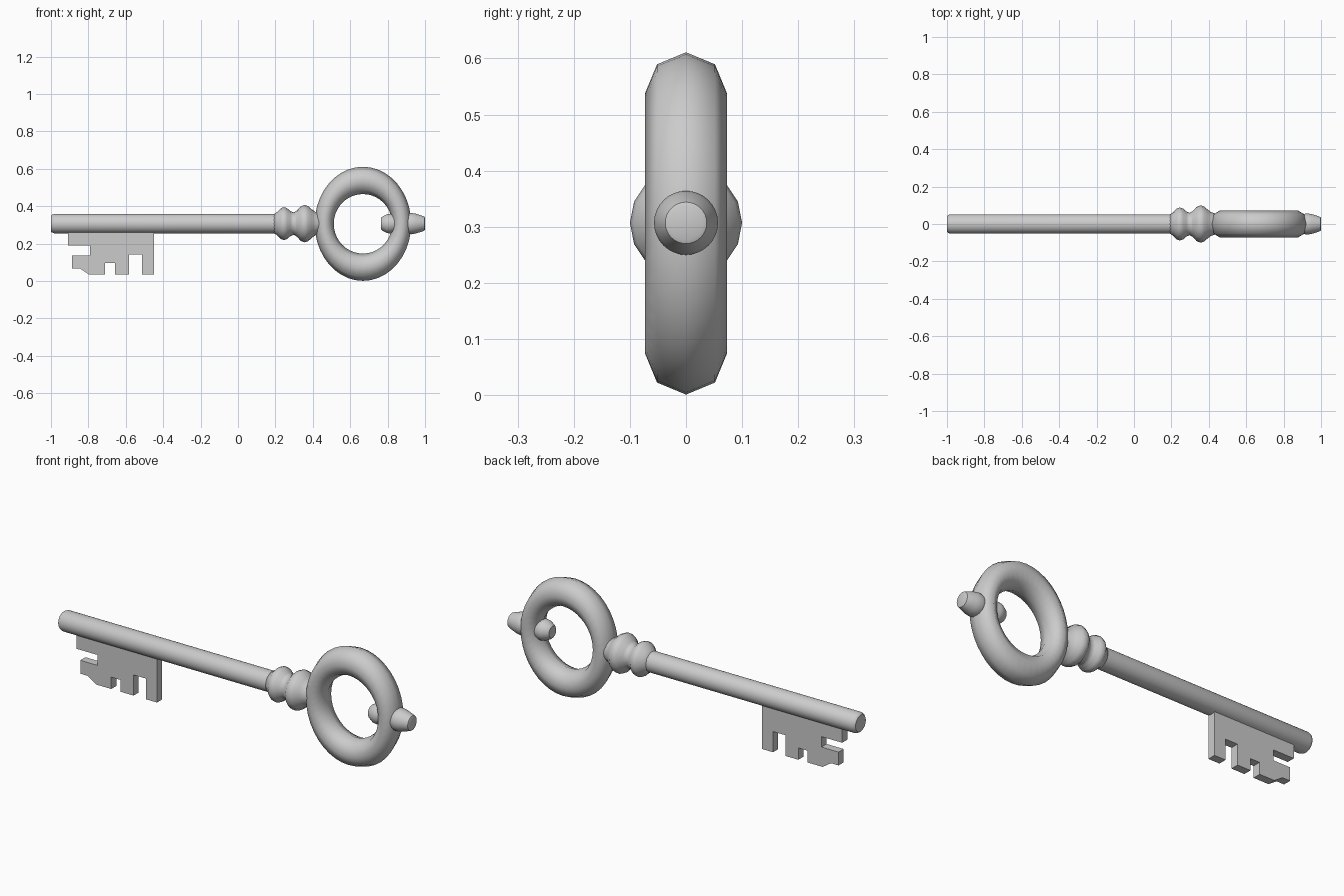
import bpy, bmesh
from math import cos, sin, tau, radians

if "Cube" in bpy.data.objects:
    bpy.data.objects.remove(bpy.data.objects["Cube"])

ZC = 0.307  # height of the key's axis


def make(name, verts, faces, angle=40):
    me = bpy.data.meshes.new(name)
    me.from_pydata(verts, [], faces)
    bm = bmesh.new()
    bm.from_mesh(me)
    bmesh.ops.recalc_face_normals(bm, faces=bm.faces)
    bm.to_mesh(me)
    bm.free()
    ob = bpy.data.objects.new(name, me)
    bpy.context.collection.objects.link(ob)
    bpy.ops.object.select_all(action='DESELECT')
    ob.select_set(True)
    bpy.context.view_layer.objects.active = ob
    bpy.ops.object.shade_smooth_by_angle(angle=radians(angle))
    return ob


def turned(name, profile, sides, angle=40):
    """Capped solid of revolution about the key's axis; profile = (x, radius)."""
    verts = [(x, r * cos(tau * i / sides), ZC + r * sin(tau * i / sides))
             for x, r in profile for i in range(sides)]
    faces = [(a * sides + i, a * sides + (i + 1) % sides,
              (a + 1) * sides + (i + 1) % sides, (a + 1) * sides + i)
             for a in range(len(profile) - 1) for i in range(sides)]
    last = (len(profile) - 1) * sides
    faces += [tuple(range(sides)), tuple(range(last, last + sides))]
    return make(name, verts, faces, angle)


# Shaft with a softened tip
turned("shaft", [(-1, 0.042), (-0.995, 0.047), (-0.982, 0.052), (0.22, 0.052)], 32)

# Double collar between shaft and bow
turned("collar", [(0.19, 0.05), (0.21, 0.063), (0.23, 0.083), (0.245, 0.088),
                  (0.262, 0.083), (0.28, 0.067), (0.298, 0.06), (0.315, 0.07),
                  (0.335, 0.092), (0.355, 0.1), (0.375, 0.094), (0.395, 0.076),
                  (0.415, 0.062), (0.44, 0.055)], 16, 60)

# Knob through the far side of the bow
turned("bow_knob", [(0.764, 0.03), (0.77, 0.036), (0.795, 0.05), (0.815, 0.053),
                    (0.84, 0.045), (0.88, 0.045), (0.91, 0.054), (0.927, 0.057),
                    (0.95, 0.053), (0.985, 0.042), (0.997, 0.037), (1.0, 0.03)], 32)

# Oval bow ring: eight-sided tube, slimmer at the sides
N, M = 40, 8
verts, faces = [], []
for i in range(N):
    u = tau * i / N
    for j in range(M):
        v = tau * j / M
        verts.append((0.668 + cos(u) * (0.207 + 0.051 * cos(v)), 0.073 * sin(v),
                      0.306 + sin(u) * (0.232 + 0.073 * cos(v))))
        k, n = (i + 1) % N, (j + 1) % M
        faces.append((i * M + j, k * M + j, k * M + n, i * M + n))
make("bow_ring", verts, faces, 80)

# Toothed bit: extruded outline (x, z)
outline = [(-0.909, 0.29), (-0.909, 0.19), (-0.79, 0.19), (-0.79, 0.136),
           (-0.888, 0.136), (-0.888, 0.067), (-0.845, 0.067), (-0.797, 0.035),
           (-0.711, 0.035), (-0.711, 0.096), (-0.658, 0.096), (-0.658, 0.035),
           (-0.583, 0.035), (-0.583, 0.142), (-0.513, 0.142), (-0.513, 0.035),
           (-0.449, 0.035), (-0.449, 0.29)]
T, n = 0.021, len(outline)
verts = [(x, y, z) for y in (-T, T) for x, z in outline]
faces = [tuple(range(n)), tuple(range(n, 2 * n))]
faces += [(i, (i + 1) % n, n + (i + 1) % n, n + i) for i in range(n)]
make("bit", verts, faces, 20)
